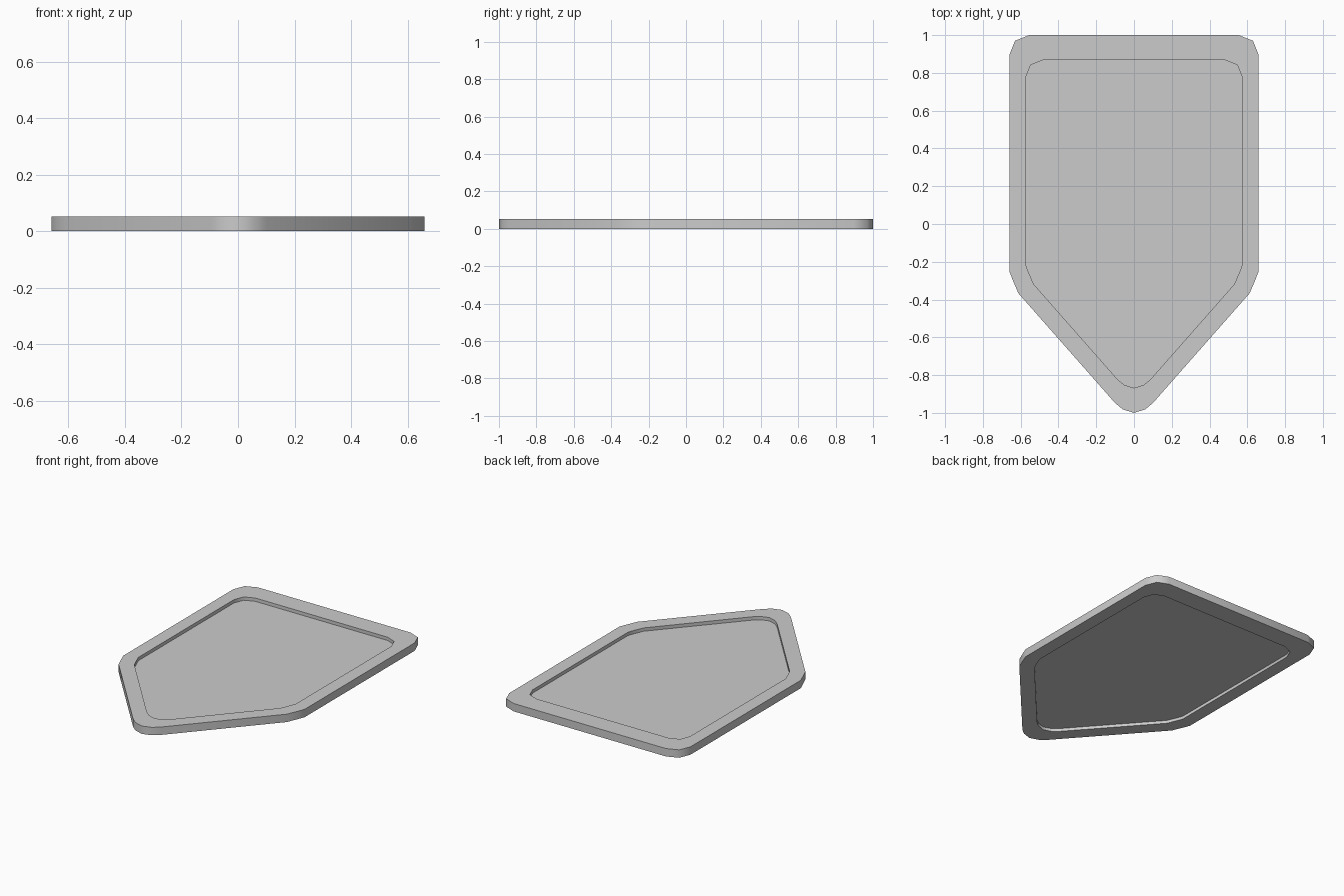
import bpy, bmesh, math

if "Cube" in bpy.data.objects:
    bpy.data.objects.remove(bpy.data.objects["Cube"])

HEIGHT = 0.052
INSET = 0.868

# right half of the shield outline, top to tip, then mirrored
half = [(0.555, 1.0), (0.63, 0.97), (0.66, 0.895), (0.66, -0.25), (0.642, -0.297),
        (0.612, -0.367), (0.10, -0.948), (0.06, -0.981)]
outline = half + [(0.0, -1.0)] + [(-x, y) for x, y in reversed(half)]


def ring(bm, scale, z):
    return [bm.verts.new((x * scale, y * scale, z)) for x, y in outline]


def bridge(bm, a, b):
    n = len(a)
    for i in range(n):
        j = (i + 1) % n
        bm.faces.new((a[i], a[j], b[j], b[i]))


def finish(bm, name):
    bmesh.ops.recalc_face_normals(bm, faces=bm.faces)
    mesh = bpy.data.meshes.new(name)
    bm.to_mesh(mesh)
    bm.free()
    obj = bpy.data.objects.new(name, mesh)
    bpy.context.collection.objects.link(obj)
    bpy.ops.object.select_all(action='DESELECT')
    obj.select_set(True)
    bpy.context.view_layer.objects.active = obj
    bpy.ops.object.shade_smooth_by_angle(angle=math.radians(50))


# raised border frame
bm = bmesh.new()
loops = [ring(bm, 1, 0), ring(bm, 1, HEIGHT), ring(bm, INSET, HEIGHT), ring(bm, INSET, 0)]
for i in range(4):
    bridge(bm, loops[i], loops[(i + 1) % 4])
finish(bm, "border_frame")

# thin panel recessed on both sides
bm = bmesh.new()
low, high = ring(bm, INSET, 0.02), ring(bm, INSET, 0.03)
bridge(bm, low, high)
bm.faces.new(low)
bm.faces.new(high)
finish(bm, "recessed_panel")
